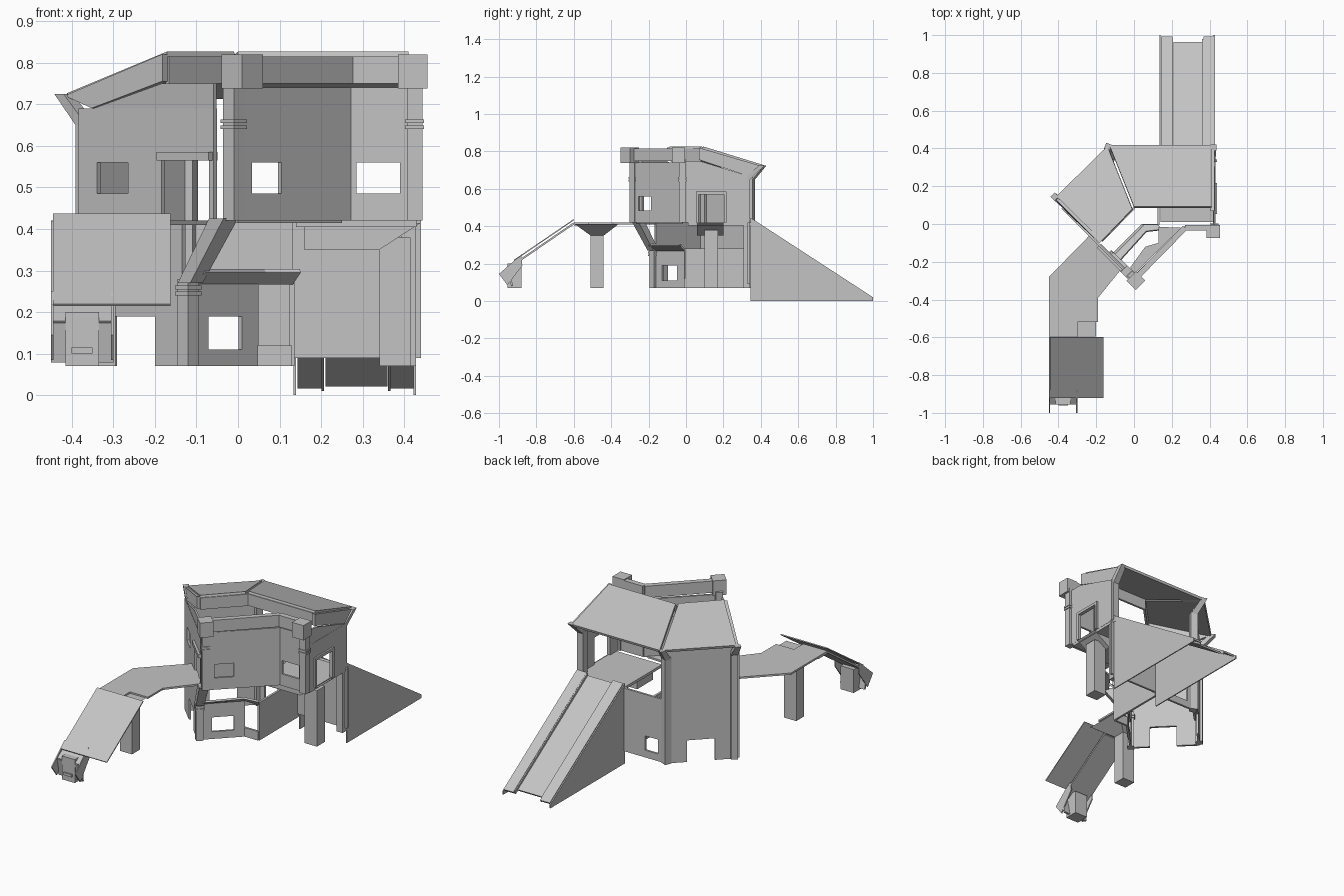
import bpy, bmesh, math
from mathutils import Vector

grey = bpy.data.materials.new("warm_grey")
grey.diffuse_color = (0.55, 0.55, 0.55, 1)


def finish(name, bm, thick=0):
    bmesh.ops.remove_doubles(bm, verts=bm.verts, dist=1e-5)
    bmesh.ops.recalc_face_normals(bm, faces=bm.faces)
    me = bpy.data.meshes.new(name)
    bm.to_mesh(me)
    bm.free()
    ob = bpy.data.objects.new(name, me)
    bpy.context.collection.objects.link(ob)
    me.materials.append(grey)
    if thick:
        m = ob.modifiers.new("thickness", 'SOLIDIFY')
        m.thickness, m.offset = thick, 0
    return ob


def sheet(name, pts, thick=0.01):
    """Flat polygon given a little thickness."""
    bm = bmesh.new()
    bm.faces.new([bm.verts.new(p) for p in pts])
    return finish(name, bm, thick)


def loft(name, a, b):
    """Solid between two matching outlines."""
    bm = bmesh.new()
    va, vb = [bm.verts.new(p) for p in a], [bm.verts.new(p) for p in b]
    bm.faces.new(va)
    bm.faces.new(vb[::-1])
    for i in range(len(a)):
        j = (i + 1) % len(a)
        bm.faces.new((va[i], va[j], vb[j], vb[i]))
    return finish(name, bm)


def rect(x0, x1, y0, y1, z):
    return [(x0, y0, z), (x1, y0, z), (x1, y1, z), (x0, y1, z)]


def box(name, x0, x1, y0, y1, z0, z1):
    return loft(name, rect(x0, x1, y0, y1, z0), rect(x0, x1, y0, y1, z1))


def diamond(x, y, r, z, turn=0.0):
    """Square outline around a point, turned by an angle."""
    return [(x + r * math.cos(turn + k * math.pi / 2),
             y + r * math.sin(turn + k * math.pi / 2), z) for k in range(4)]


def wall(name, p, q, z0, z1, holes=(), thick=0.012):
    """Upright panel from p to q; holes are (from, to, low, high) along its main axis."""
    ax = 0 if abs(q[0] - p[0]) > 0.01 else 1
    us = sorted({p[ax], q[ax], *[h[0] for h in holes], *[h[1] for h in holes]})
    zs = sorted({z0, z1, *[h[2] for h in holes], *[h[3] for h in holes]})

    def pt(u, z):
        t = (u - p[ax]) / (q[ax] - p[ax])
        return (p[0] + t * (q[0] - p[0]), p[1] + t * (q[1] - p[1]), z)
    bm = bmesh.new()
    for a, b in zip(us, us[1:]):
        for c, d in zip(zs, zs[1:]):
            m, n = (a + b) / 2, (c + d) / 2
            if any(h[0] < m < h[1] and h[2] < n < h[3] for h in holes):
                continue
            bm.faces.new([bm.verts.new(pt(u, z)) for u, z in ((a, c), (b, c), (b, d), (a, d))])
    return finish(name, bm, thick)


T = math.pi / 4

# Upper room walls
wall("front_diagonal_wall", (0.005, -0.275), (0.27, -0.015), 0.42, 0.74, [(0.03, 0.10, 0.485, 0.56)])
wall("front_right_wall", (0.27, -0.015), (0.41, -0.015), 0.42, 0.74, [(0.285, 0.39, 0.485, 0.56)])
wall("right_wall", (0.425, -0.01), (0.425, 0.33), 0.42, 0.67, [(0.06, 0.21, 0.42, 0.57)])
wall("left_door_wall", (-0.38, 0.085), (-0.055, -0.24), 0.42, 0.69,
     [(-0.335, -0.26, 0.485, 0.56), (-0.18, -0.065, 0.42, 0.575)])
wall("back_left_wall", (-0.365, 0.10), (-0.12, 0.345), 0.42, 0.69)
sheet("left_gable", [(-0.38, 0.085, 0.69), (-0.055, -0.24, 0.69), (-0.055, -0.24, 0.75),
                     (-0.18, -0.115, 0.75), (-0.345, 0.05, 0.69)])
sheet("right_gable", [(0.425, -0.01, 0.67), (0.425, 0.33, 0.67), (0.425, 0.07, 0.75), (0.425, -0.01, 0.75)])

# Door frames
for s in (0.06, 0.21):
    box("right_door_jamb", 0.42, 0.44, s - 0.007, s + 0.007, 0.42, 0.58)
box("right_door_lintel", 0.42, 0.44, 0.053, 0.217, 0.57, 0.585)
wall("left_door_lintel", (-0.185, -0.115), (-0.06, -0.24), 0.565, 0.585, thick=0.03)

# Roof panels, sloping out and down
sheet("back_roof", [(-0.13, 0.415, 0.72), (0.41, 0.415, 0.72), (0.41, 0.09, 0.82), (0.0, 0.09, 0.82)], 0.014)
sheet("left_roof", [(-0.14, 0.41, 0.72), (-0.41, 0.145, 0.72), (-0.17, -0.09, 0.82), (-0.008, 0.078, 0.82)], 0.014)

# Fascia beams on the inner roof edge and over the front walls
wall("back_fascia", (0.0, 0.09), (0.41, 0.09), 0.75, 0.815)
wall("left_fascia", (-0.17, -0.09), (0.0, 0.085), 0.75, 0.815)
wall("front_diagonal_beam", (0.01, -0.285), (0.27, -0.02), 0.75, 0.815, thick=0.03)
wall("front_right_beam", (0.27, -0.02), (0.41, -0.02), 0.75, 0.815, thick=0.03)

# Rafters closing the open roof ends
sheet("left_rafter", [(-0.175, -0.095, 0.82), (-0.175, -0.095, 0.755), (-0.345, 0.065, 0.69), (-0.41, 0.14, 0.72)], 0.02)
sheet("right_rafter", [(0.415, 0.07, 0.82), (0.415, 0.07, 0.755), (0.415, 0.33, 0.67), (0.415, 0.41, 0.72)], 0.02)

# Corner posts with flared roof brackets
for x, y, ox, oy in ((-0.365, 0.10, -0.42, 0.145), (-0.12, 0.345, -0.138, 0.41), (0.41, 0.325, 0.42, 0.405)):
    turn = T if x > 0 else T / 2 if y > 0.2 else 0
    loft("corner_post", diamond(x, y, 0.026, 0.07, turn), diamond(x, y, 0.026, 0.66, turn))
    loft("roof_bracket", diamond(x, y, 0.026, 0.65, turn), diamond(ox, oy, 0.022, 0.725, turn))

# Front posts, bands and cap blocks
for x, y, cx, cy, turn in ((-0.01, -0.275, 0.01, -0.30, 0), (0.425, -0.02, 0.42, -0.04, T)):
    loft("front_post", diamond(x, y, 0.026, 0.42, turn), diamond(x, y, 0.026, 0.76, turn))
    loft("post_cap", diamond(cx, cy, 0.05, 0.738, turn), diamond(cx, cy, 0.05, 0.82, turn))
    for z in (0.64, 0.655):
        loft("post_band", diamond(x, y, 0.032, z, turn), diamond(x, y, 0.032, z + 0.009, turn))
loft("lower_front_post", diamond(-0.12, -0.17, 0.026, 0.07), diamond(-0.12, -0.17, 0.026, 0.28))
loft("slanted_strut", diamond(-0.115, -0.175, 0.03, 0.27), diamond(-0.035, -0.255, 0.035, 0.425))
for z in (0.24, 0.255):
    loft("lower_post_band", diamond(-0.12, -0.17, 0.032, z), diamond(-0.12, -0.17, 0.032, z + 0.009))

# Lower walls
wall("lower_left_wall", (-0.38, 0.085), (-0.13, -0.165), 0.07, 0.42, [(-0.295, -0.195, 0.07, 0.19)])
wall("lower_back_left_wall", (-0.365, 0.10), (-0.12, 0.345), 0.07, 0.42, [(-0.295, -0.195, 0.07, 0.19)])
wall("lower_back_wall", (-0.12, 0.345), (0.135, 0.345), 0.07, 0.42, [(-0.075, 0.005, 0.11, 0.19)])
wall("lower_front_wall", (-0.12, -0.17), (0.045, -0.005), 0.07, 0.28, [(-0.075, 0.005, 0.11, 0.19)])
wall("low_front_panel", (0.045, -0.005), (0.13, -0.005), 0.07, 0.12)
wall("lower_inner_wall", (0.13, -0.005), (0.13, 0.335), 0.07, 0.28)
wall("ramp_back_panel", (0.13, 0.335), (0.44, 0.335), 0.09, 0.42)
sheet("lower_wall_ledge", [(-0.12, -0.17, 0.27), (0.045, -0.005, 0.27), (0.13, -0.005, 0.27),
                           (0.15, -0.03, 0.30), (0.065, -0.04, 0.30), (-0.08, -0.20, 0.30)])

# Decks and the support column beneath
box("deck", 0.14, 0.43, 0.01, 0.36, 0.405, 0.42)
sheet("front_deck", [(0.13, -0.015, 0.42), (0.25, -0.02, 0.42), (0.0, -0.265, 0.42), (-0.02, -0.23, 0.42),
                     (0.06, -0.12, 0.42), (0.13, -0.10, 0.42)])
box("deck_column", 0.34, 0.415, 0.10, 0.172, 0.07, 0.38)
loft("deck_bracket", [(x, 0.06, z) for x, z in ((0.16, 0.415), (0.44, 0.415), (0.34, 0.35), (0.16, 0.35))],
     [(x, 0.20, z) for x, z in ((0.16, 0.415), (0.44, 0.415), (0.34, 0.35), (0.16, 0.35))])

# Back ramp: three sloping strips between triangular side panels
for name, x0, x1, drop, end in (("ramp_left_strip", 0.143, 0.203, 0, 0.99),
                                ("ramp_middle_strip", 0.21, 0.36, 0.015, 0.96),
                                ("ramp_right_strip", 0.367, 0.425, 0, 0.99)):
    z1 = 0.44 - (end - 0.345) * 0.65 - drop
    sheet(name, [(x0, 0.345, 0.44 - drop), (x1, 0.345, 0.44 - drop), (x1, end, z1), (x0, end, z1)])
for x in (0.137, 0.425):
    sheet("ramp_side", [(x, 0.345, 0.0), (x, 1.0, 0.0), (x, 1.0, 0.02), (x, 0.345, 0.445)], 0.006)
for x in (0.204, 0.364):
    sheet("ramp_rail", [(x, 0.345, 0.42), (x, 0.345, 0.445), (x, 0.98, 0.03), (x, 0.98, 0.01)], 0.006)

# Bent footbridge with column and flared head
bridge = [(-0.235, -0.06), (-0.06, -0.23), (-0.19, -0.39), (-0.19, -0.52), (-0.45, -0.52), (-0.45, -0.28)]
loft("bridge_deck", [(x, y, 0.41) for x, y in bridge], [(x, y, 0.42) for x, y in bridge])
box("bridge_end", -0.45, -0.30, -0.60, -0.52, 0.405, 0.42)
box("bridge_column", -0.37, -0.295, -0.51, -0.44, 0.07, 0.36)
loft("column_head", rect(-0.37, -0.295, -0.51, -0.44, 0.35), rect(-0.45, -0.20, -0.595, -0.36, 0.412))

# Front chute with cover plate and end box
sheet("cover_plate", [(-0.445, -0.60, 0.435), (-0.162, -0.60, 0.435), (-0.162, -0.92, 0.217), (-0.445, -0.92, 0.217)], 0.006)
sheet("chute", [(-0.45, -0.60, 0.415), (-0.30, -0.60, 0.415), (-0.30, -0.95, 0.175), (-0.45, -0.95, 0.175)])
sheet("chute_end", [(-0.45, -0.95, 0.175), (-0.30, -0.95, 0.175), (-0.30, -0.93, 0.08), (-0.45, -0.93, 0.08)])
for x in (-0.447, -0.303):
    sheet("chute_side", [(x, -1.0, 0.145), (x, -0.88, 0.25), (x, -0.875, 0.19), (x, -0.955, 0.085)], 0.006)
box("chute_box", -0.415, -0.335, -0.955, -0.88, 0.07, 0.20)
box("chute_slot", -0.40, -0.35, -0.962, -0.955, 0.10, 0.115)
